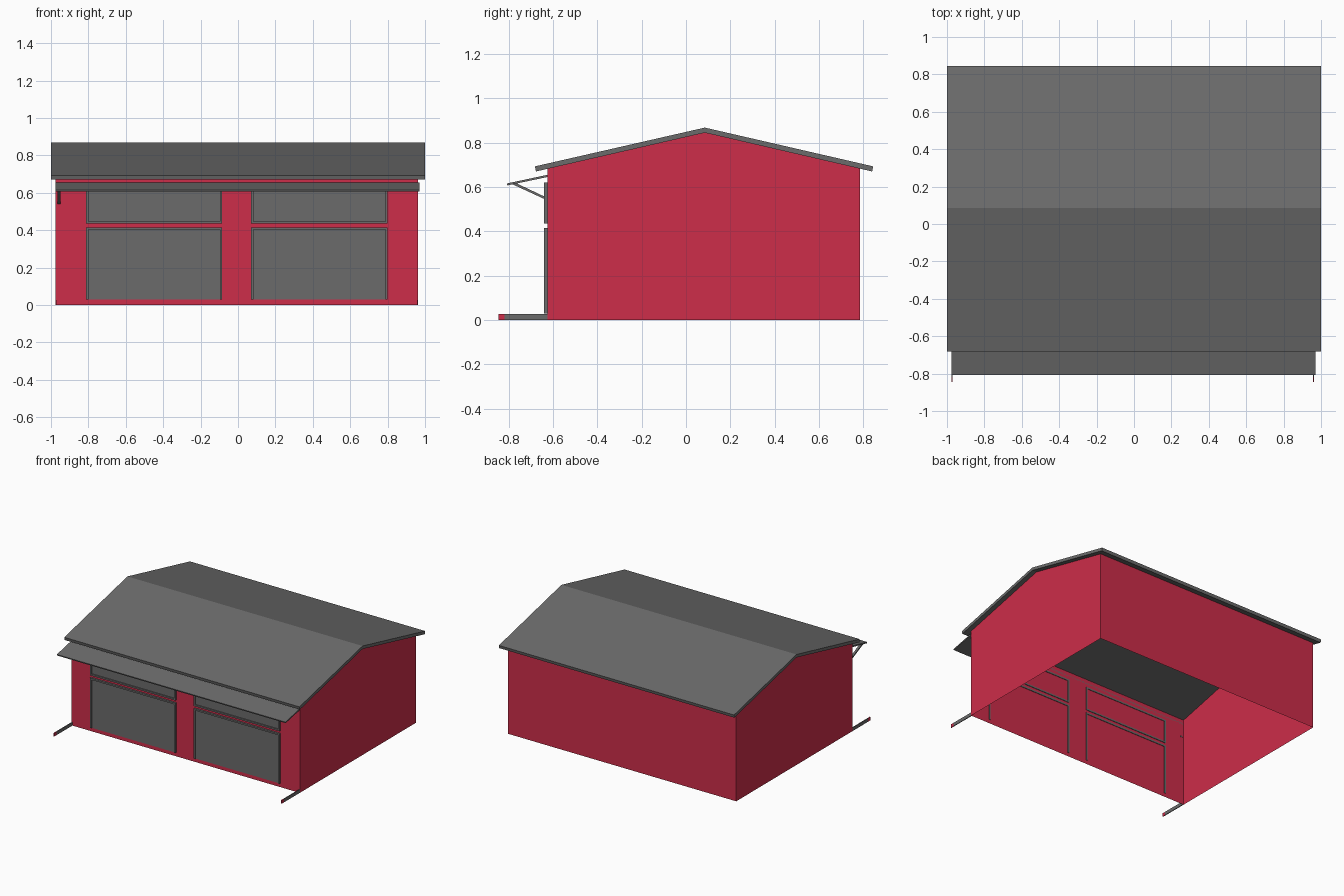
import bpy, bmesh, math
from mathutils import Vector

if "Cube" in bpy.data.objects:
    bpy.data.objects.remove(bpy.data.objects["Cube"])


def material(name, rgb):
    m = bpy.data.materials.new(name)
    m.diffuse_color = (*rgb, 1)
    m.use_nodes = True
    m.node_tree.nodes["Principled BSDF"].inputs["Base Color"].default_value = m.diffuse_color
    return m


RED = material("red_wall", (0.61, 0.026, 0.068))
GREY = material("grey_metal", (0.148, 0.148, 0.148))


def finish(name, bm, mat):
    bmesh.ops.recalc_face_normals(bm, faces=bm.faces)
    me = bpy.data.meshes.new(name)
    bm.to_mesh(me)
    bm.free()
    me.materials.append(mat)
    ob = bpy.data.objects.new(name, me)
    bpy.context.collection.objects.link(ob)
    return ob


def box(name, x, y, z, mat):
    bm = bmesh.new()
    bmesh.ops.create_cube(bm, size=1)
    for v in bm.verts:
        v.co = Vector([(a[0] + a[1]) / 2 + c * (a[1] - a[0])
                       for c, a in zip(v.co, (x, y, z))])
    return finish(name, bm, mat)


def extrude_x(name, profile, x0, x1, mat, open_bottom=False):
    """Sweep a (y, z) profile along x."""
    bm = bmesh.new()
    a = [bm.verts.new((x0, y, z)) for y, z in profile]
    b = [bm.verts.new((x1, y, z)) for y, z in profile]
    bm.faces.new(a)
    bm.faces.new(b)
    n = len(profile)
    for i in range(n):
        j = (i + 1) % n
        bm.faces.new((a[i], a[j], b[j], b[i]))
    if open_bottom:
        # the shell has no floor and no ceiling under the roof
        bm.normal_update()
        drop = [f for f in bm.faces if abs(f.normal.z) > 0.5]
        bmesh.ops.delete(bm, geom=drop, context='FACES_ONLY')
    return finish(name, bm, mat)


WX0, WX1, WY0, WY1 = -0.977, 0.963, -0.625, 0.785
RIDGE = 0.085

# wall shell with gable ends
extrude_x("walls", [(WY0, 0), (WY1, 0), (WY1, 0.685), (RIDGE, 0.845), (WY0, 0.685)],
          WX0, WX1, RED, open_bottom=True)

# gable roof, one folded slab
extrude_x("roof", [(-0.682, 0.693), (RIDGE, 0.868), (0.845, 0.693), (0.84, 0.67),
                   (RIDGE, 0.845), (-0.677, 0.67)], -1, 1, GREY)

# two garage doors, each with a transom panel above
T = 0.012
for i, (x0, x1) in enumerate(((-0.812, -0.085), (0.07, 0.80))):
    for part, z0, z1 in (("door", 0.03, 0.415), ("transom", 0.435, 0.62)):
        name = f"{part}_{i + 1}"
        box(name + "_panel", (x0, x1), (-0.631, -0.6255), (z0, z1), GREY)
        fy = (-0.64, -0.621)
        box(name + "_left_frame", (x0, x0 + T), fy, (z0, z1), GREY)
        box(name + "_right_frame", (x1 - T, x1), fy, (z0, z1), GREY)
        box(name + "_top_frame", (x0, x1), fy, (z1 - T, z1), GREY)
        if part == "transom":
            box(name + "_bottom_frame", (x0, x1), fy, (z0, z0 + T), GREY)

# sloping canopy over the doors
extrude_x("canopy", [(-0.625, 0.645), (-0.625, 0.655), (-0.808, 0.616), (-0.806, 0.607)],
          -0.975, 0.97, GREY)

# single canopy brace at the left end
extrude_x("canopy_brace", [(-0.785, 0.613), (-0.62, 0.537), (-0.62, 0.548), (-0.77, 0.619)],
          -0.965, -0.948, GREY)

# low ground rails at both front corners, with red tips
for side, x in (("left", WX0), ("right", WX1 - 0.006)):
    box(f"{side}_rail", (x, x + 0.006), (-0.818, -0.625), (0, 0.026), GREY)
    box(f"{side}_rail_tip", (x, x + 0.006), (-0.845, -0.818), (0, 0.026), RED)
